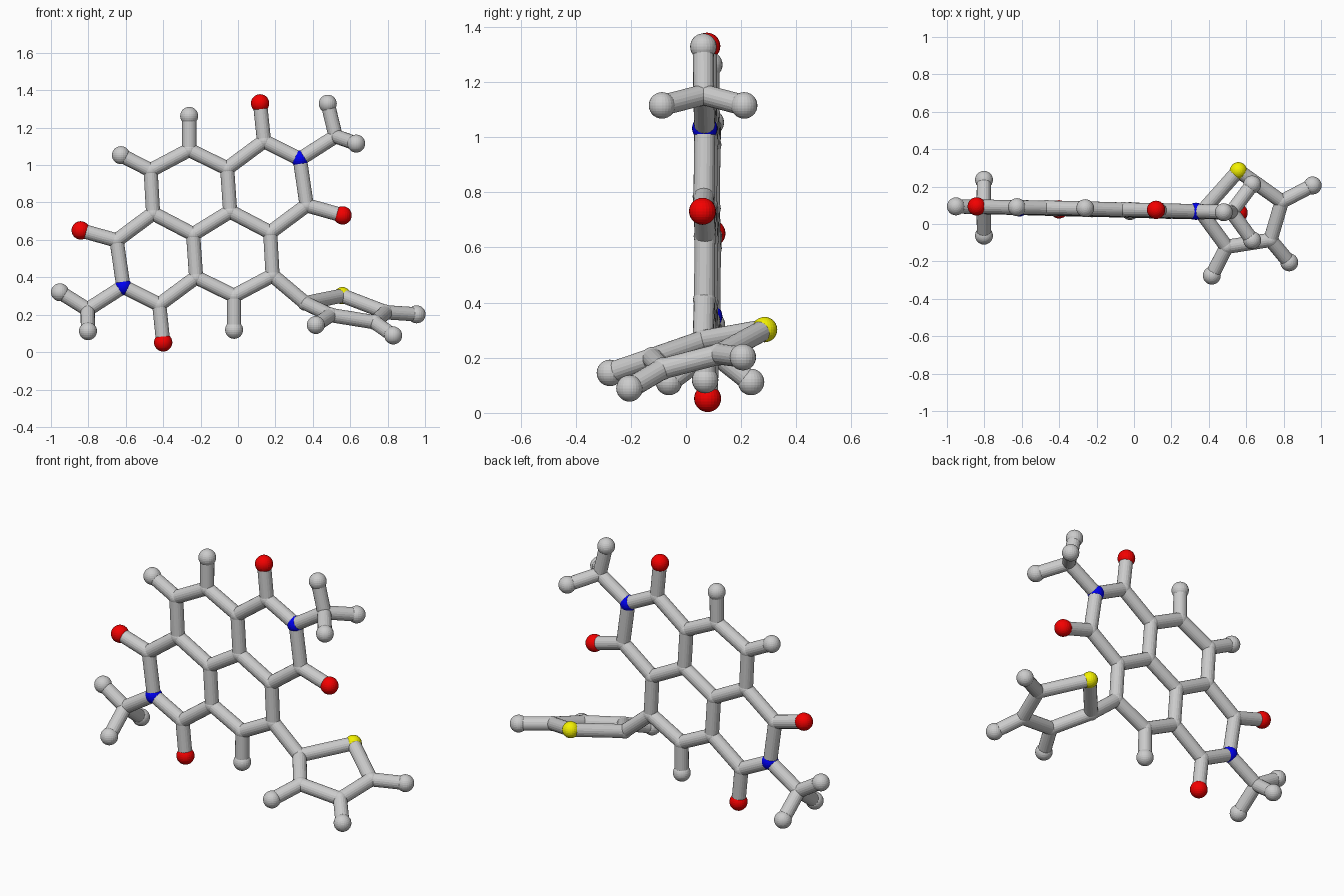
import bpy
from mathutils import Vector

if "Cube" in bpy.data.objects:
    bpy.data.objects.remove(bpy.data.objects["Cube"])

CENTRE = Vector((-0.141, 0.077, 0.691))
BOND_R = 0.038
RADIUS = {"carbon": 0.041, "nitrogen": 0.046, "hydrogen": 0.048,
          "oxygen": 0.049, "sulfur": 0.046}
COLOUR = {"nitrogen": (0.0, 0.0, 0.9, 1), "oxygen": (0.9, 0.0, 0.0, 1),
          "sulfur": (0.9, 0.88, 0.0, 1)}


def make_mesh(name, op, **kw):
    op(**kw)
    ob = bpy.context.object
    me = ob.data
    me.name = name
    bpy.data.objects.remove(ob)
    return me


# Shared ball meshes per element and one unit-length bond mesh
BALL = {}
for kind, r in RADIUS.items():
    BALL[kind] = make_mesh(kind + "_ball", bpy.ops.mesh.primitive_uv_sphere_add,
                           segments=24, ring_count=14, radius=r)
    if kind in COLOUR:
        mat = bpy.data.materials.new(kind + "_paint")
        mat.diffuse_color = COLOUR[kind]
        mat.use_nodes = True
        mat.node_tree.nodes["Principled BSDF"].inputs["Base Color"].default_value = mat.diffuse_color
        BALL[kind].materials.append(mat)
ROD = make_mesh("bond_rod", bpy.ops.mesh.primitive_cylinder_add,
                vertices=20, radius=BOND_R, depth=1)

pos = {}


def place(name, mesh):
    ob = bpy.data.objects.new(name, mesh)
    bpy.context.collection.objects.link(ob)
    return ob


def atom(key, kind, p):
    pos[key] = Vector(p)
    place(f"{kind}_{key}", BALL[kind]).location = p


def bond(a, b):
    d = pos[b] - pos[a]
    ob = place(f"bond_{a}_{b}", ROD)
    ob.location = (pos[a] + pos[b]) / 2
    ob.rotation_mode = 'QUATERNION'
    ob.rotation_quaternion = d.to_track_quat('Z', 'Y')
    ob.scale = (1, 1, d.length)


def chain(keys, closed=False):
    for a, b in zip(keys, keys[1:] + keys[:1] if closed else keys[1:]):
        bond(a, b)


def in_plane(u, w):
    return Vector((u, -0.025 * u + 0.008 * w, w))


# Fused ring core: one half, repeated by a half turn in the plane
HALF = {
    "imide": ("nitrogen", 0.472, 0.341),
    "upper": ("carbon", 0.280, 0.437), "upperO": ("oxygen", 0.259, 0.639),
    "lower": ("carbon", 0.508, 0.094), "lowerO": ("oxygen", 0.700, 0.040),
    "inner": ("carbon", 0.313, -0.051), "mid": ("carbon", 0.099, 0.061),
    "joint": ("carbon", 0.083, 0.291),
    "edge": ("carbon", -0.120, 0.390), "edgeH": ("hydrogen", -0.120, 0.572),
    "corner": ("carbon", -0.326, 0.281), "methyl": ("carbon", 0.663, 0.463),
}
for tag, s in (("1", 1), ("2", -1)):
    for key, (kind, u, w) in HALF.items():
        atom(key + tag, kind, CENTRE + s * in_plane(u, w))
for t, o in (("1", "2"), ("2", "1")):
    chain([k + t for k in ("imide", "upper", "joint", "mid", "inner", "lower")], True)
    chain(["joint" + t, "edge" + t, "corner" + t, "inner" + o])
    for a, b in (("upper", "upperO"), ("lower", "lowerO"),
                 ("edge", "edgeH"), ("imide", "methyl")):
        bond(a + t, b + t)
bond("mid1", "mid2")

# Lone corner hydrogen
atom("cornerH", "hydrogen", (-0.626, 0.09, 1.053))
bond("corner1", "cornerH")

# Methyl hydrogens: one in the plane, a pair either side of it
for t, flat, pair in (("1", (0.48, 0.063, 1.328), (0.632, 0.062, 1.115)),
                      ("2", (-0.952, 0.094, 0.32), (-0.802, 0.087, 0.112))):
    spots = [Vector(flat)] + [Vector(pair) + Vector((0, dy, 0)) for dy in (-0.149, 0.149)]
    for i, p in enumerate(spots):
        key = f"methylH{t}_{i}"
        atom(key, "hydrogen", p)
        bond("methyl" + t, key)

# Five-sided ring tilted across the core
for key, kind, p in (
        ("r1", "carbon", (0.36, 0.062, 0.262)), ("r2", "sulfur", (0.558, 0.285, 0.302)),
        ("r3", "carbon", (0.79, 0.12, 0.213)), ("r4", "carbon", (0.73, -0.085, 0.16)),
        ("r5", "carbon", (0.495, -0.122, 0.198)), ("r3H", "hydrogen", (0.955, 0.206, 0.202)),
        ("r4H", "hydrogen", (0.83, -0.205, 0.089)), ("r5H", "hydrogen", (0.416, -0.276, 0.145))):
    atom(key, kind, p)
chain(["r1", "r2", "r3", "r4", "r5"], True)
for k in ("r3", "r4", "r5"):
    bond(k, k + "H")
bond("corner2", "r1")
